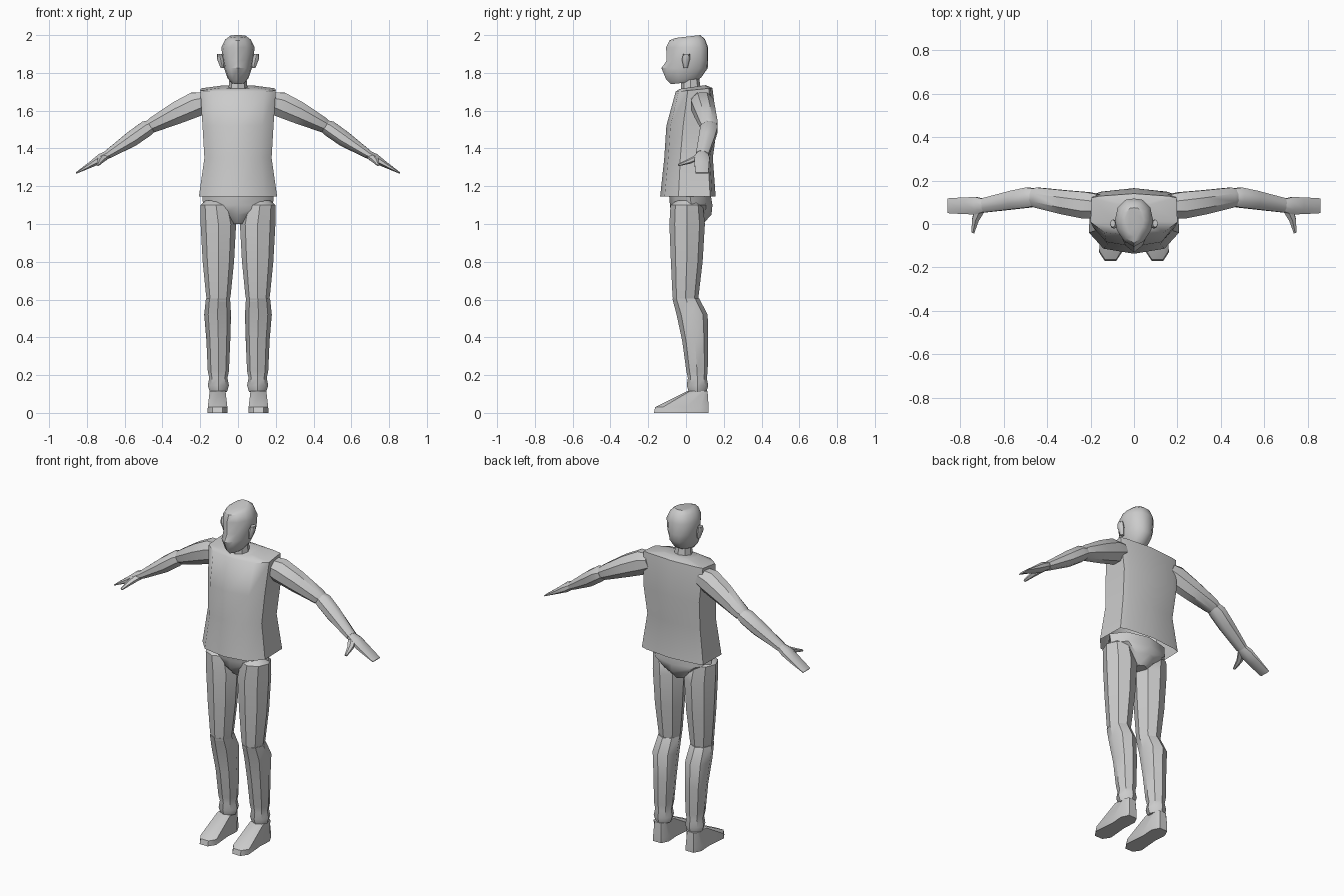
import bpy, bmesh, math
from mathutils import Vector

cube = bpy.data.objects.get("Cube")
if cube:
    bpy.data.objects.remove(cube, do_unlink=True)

grey = bpy.data.materials.new("plain grey")
grey.use_nodes = True
colour = (0.6, 0.6, 0.6, 1)
grey.diffuse_color = colour
grey.node_tree.nodes["Principled BSDF"].inputs["Base Color"].default_value = colour


def skin(name, rings, cap_start=True, cap_end=True):
    """Join equal rings of points into one smooth-shaded part."""
    bm = bmesh.new()
    loops = [[bm.verts.new(p) for p in ring] for ring in rings]
    count = len(loops[0])
    for low, high in zip(loops, loops[1:]):
        for i in range(count):
            j = (i + 1) % count
            bm.faces.new((low[i], low[j], high[j], high[i]))
    if cap_start:
        bm.faces.new(loops[0][::-1])
    if cap_end:
        bm.faces.new(loops[-1])
    bmesh.ops.recalc_face_normals(bm, faces=bm.faces)
    mesh = bpy.data.meshes.new(name)
    bm.to_mesh(mesh)
    bm.free()
    mesh.materials.append(grey)
    part = bpy.data.objects.new(name, mesh)
    bpy.context.collection.objects.link(part)
    bpy.ops.object.select_all(action='DESELECT')
    part.select_set(True)
    bpy.context.view_layer.objects.active = part
    bpy.ops.object.shade_smooth_by_angle(angle=math.radians(42))
    return part


def stack(name, outline, rows, centre=0, **caps):
    """Upright part: rows of height, x offset, half width, front, back, back lift."""
    full = outline + [(-x, t) for x, t in reversed(outline) if x > 0]
    rings = []
    for z, shift, width, front, back, lift in rows:
        rings.append([(centre + shift + x * width,
                       front + t * (back - front),
                       z + t * lift) for x, t in full])
    return skin(name, rings, **caps)


def tube(name, rows, side, sides=8):
    """Slanted part: rows of centre point, half depth and half thickness."""
    points = [Vector((side * r[0], r[1], r[2])) for r in rows]
    along = (points[-1] - points[0]).normalized()
    guide = Vector((0, 1, 0)) if abs(along.y) < 0.8 else Vector((1, 0, 0))
    across = (guide - along * guide.dot(along)).normalized()
    over = along.cross(across)
    rings = []
    for point, row in zip(points, rows):
        ring = []
        for i in range(sides):
            a = math.tau * (i + 0.5) / sides
            ring.append(point + across * math.cos(a) * row[3] + over * math.sin(a) * row[4])
        rings.append(ring)
    return skin(name, rings)


# Half outlines: sideways position, then front to back position
ROUND = [(0, 0), (.7, .15), (1, .5), (.7, .85), (0, 1)]
CHEST = [(0, 0), (.68, .08), (1, .33), (.98, .9), (.8, .94), (0, 1)]
FACE = [(0, 0), (.52, .12), (.9, .35), (1, .55), (.85, .82), (.42, .98), (0, 1)]
SOLE = [(.5, 0), (1, .14), (.8, .58), (.9, .85), (.5, 1)]

# Head with nose ridge, and neck
stack("head", FACE, [
    (1.74, 0, .035, -.08, .05, .015),
    (1.765, 0, .055, -.105, .08, .01),
    (1.825, 0, .073, -.13, .115, 0),
    (1.865, 0, .081, -.103, .117, 0),
    (1.935, 0, .088, -.105, .117, 0),
    (1.972, 0, .068, -.088, .1, .008),
    (1.985, 0, .045, -.055, .075, .015)])
stack("neck", ROUND, [
    (1.67, 0, .055, -.03, .085, 0),
    (1.77, 0, .045, -.025, .07, 0)])

# Sleeveless top, open at the hem
stack("torso", CHEST, [
    (1.145, 0, .207, -.137, .157, 0),
    (1.35, 0, .178, -.115, .142, 0),
    (1.52, 0, .188, -.104, .165, 0),
    (1.7, 0, .2, -.055, .14, .02),
    (1.715, 0, .085, -.035, .105, .02)], cap_start=False)

# Hips
stack("pelvis", ROUND, [
    (1, 0, .045, -.035, .09, 0),
    (1.05, 0, .1, -.078, .135, 0),
    (1.1, 0, .185, -.085, .14, 0),
    (1.16, 0, .19, -.09, .13, 0)])

for side, word in ((1, "left"), (-1, "right")):
    # Ears
    stack(word + "_ear", ROUND, [
        (1.825, -side * .01, .01, -.012, .008, 0),
        (1.87, 0, .018, -.022, .02, 0),
        (1.9, side * .006, .012, -.015, .02, 0)], centre=side * .092)

    # Legs
    hip = side * .104
    stack(word + "_thigh", ROUND, [
        (.59, 0, .06, -.068, .063, 0),
        (.63, 0, .066, -.072, .068, 0),
        (.8, 0, .083, -.08, .088, 0),
        (1, 0, .094, -.088, .1, 0),
        (1.1, side * .012, .083, -.082, .09, 0),
        (1.125, side * .016, .05, -.05, .06, 0)], centre=hip)
    stack(word + "_shin", ROUND, [
        (.11, 0, .045, .015, .108, 0),
        (.145, 0, .056, .004, .118, 0),
        (.185, 0, .048, .01, .11, 0),
        (.22, 0, .056, .002, .115, 0),
        (.38, 0, .063, -.02, .116, 0),
        (.52, side * .004, .071, -.05, .115, 0),
        (.605, side * .002, .064, -.072, .07, 0)], centre=hip)
    stack(word + "_foot", SOLE, [
        (0, 0, .053, -.17, .12, 0),
        (.03, 0, .052, -.163, .12, 0),
        (.115, 0, .042, .005, .114, 0)], centre=side * .108)

    # Arms
    tube(word + "_upper_arm", [
        (.17, .082, 1.65, .06, .055),
        (.22, .086, 1.635, .066, .072),
        (.32, .1, 1.59, .06, .064),
        (.45, .122, 1.525, .05, .043),
        (.48, .125, 1.512, .035, .03)], side)
    tube(word + "_forearm", [
        (.455, .125, 1.52, .042, .036),
        (.485, .122, 1.505, .05, .046),
        (.56, .11, 1.452, .046, .045),
        (.69, .086, 1.368, .036, .025)], side)
    # Flat hand and thumb
    tube(word + "_hand", [
        (.67, .086, 1.38, .026, .02),
        (.725, .084, 1.348, .043, .027),
        (.775, .084, 1.317, .042, .018),
        (.857, .084, 1.27, .037, .004)], side)
    tube(word + "_thumb", [
        (.71, .065, 1.355, .026, .016),
        (.73, .02, 1.333, .018, .014),
        (.742, -.04, 1.312, .008, .006)], side, sides=6)
